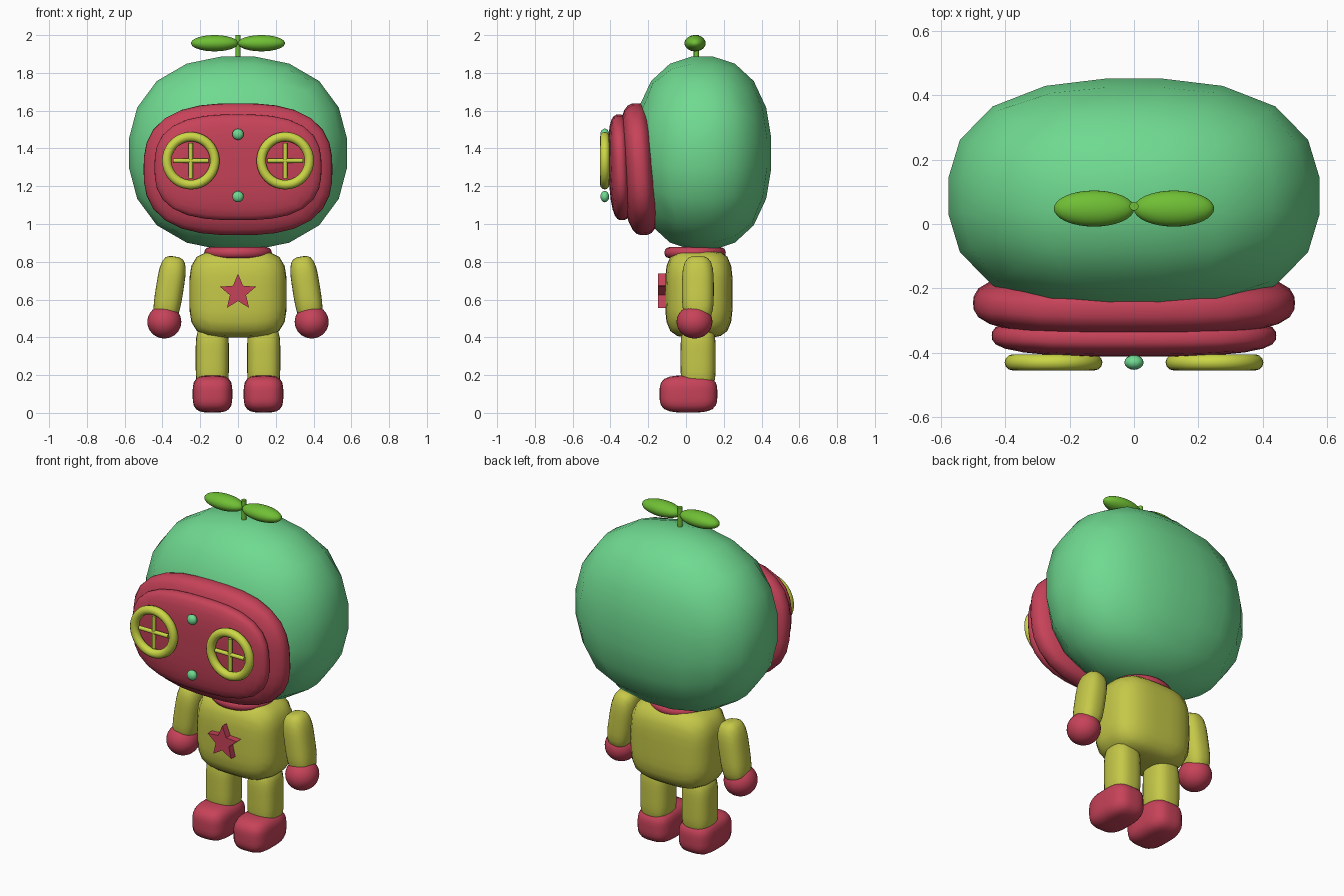
import bpy
import bmesh
from math import radians, pi, tan, sin, cos

cube = bpy.data.objects.get("Cube")
if cube:
    bpy.data.objects.remove(cube, do_unlink=True)


def material(name, rgb):
    m = bpy.data.materials.new(name)
    m.use_nodes = True
    m.diffuse_color = (*rgb, 1)
    m.node_tree.nodes["Principled BSDF"].inputs["Base Color"].default_value = (*rgb, 1)
    return m


MINT = material("mint green", (0.16, 0.70, 0.28))
RED = material("rose red", (0.57, 0.055, 0.10))
OLIVE = material("mustard yellow", (0.56, 0.58, 0.065))
LIME = material("lime yellow", (0.60, 0.68, 0.06))
LEAF = material("leaf green", (0.16, 0.52, 0.035))


def finish(obj, name, mat, angle=50):
    obj.name = name
    obj.data.materials.append(mat)
    bpy.ops.object.select_all(action="DESELECT")
    obj.select_set(True)
    bpy.context.view_layer.objects.active = obj
    bpy.ops.object.shade_smooth_by_angle(angle=radians(angle))
    return obj


def from_bmesh(bm, name, mat, location, rotation=(0, 0, 0), angle=50):
    bmesh.ops.recalc_face_normals(bm, faces=bm.faces)
    mesh = bpy.data.meshes.new(name)
    bm.to_mesh(mesh)
    bm.free()
    obj = bpy.data.objects.new(name, mesh)
    bpy.context.collection.objects.link(obj)
    obj.location = location
    obj.rotation_euler = rotation
    return finish(obj, name, mat, angle)


def rounded(name, mat, center, radii, around=2, along=2, axis=2, cells=8, rotation=(0, 0, 0)):
    """Gridded cube pushed out to a soft box: 'around' rounds the section, 'along' the profile."""
    bm = bmesh.new()
    bmesh.ops.create_cube(bm, size=2)
    bmesh.ops.subdivide_edges(bm, edges=bm.edges[:], cuts=cells - 1, use_grid_fill=True)
    for v in bm.verts:
        d = [tan(c * pi / 4) for c in v.co]
        ring = sum(abs(d[i]) ** around for i in range(3) if i != axis) ** (along / around)
        size = (ring + abs(d[axis]) ** along) ** (1 / along)
        v.co = [d[i] / size * radii[i] for i in range(3)]
    return from_bmesh(bm, name, mat, center, rotation)


def torus(name, mat, center, major, minor, rotation=(0, 0, 0), scale=(1, 1, 1)):
    bpy.ops.mesh.primitive_torus_add(
        major_segments=40, minor_segments=12, major_radius=major, minor_radius=minor,
        location=center, rotation=rotation)
    obj = bpy.context.object
    obj.scale = scale
    return finish(obj, name, mat)


def rod(name, mat, center, radius, length, rotation=(0, 0, 0)):
    bpy.ops.mesh.primitive_cylinder_add(
        vertices=10, radius=radius, depth=length, location=center, rotation=rotation)
    return finish(bpy.context.object, name, mat)


# Head with stepped face mask
rounded("head", MINT, (0, 0.087, 1.375), (0.582, 0.368, 0.517), 2.5, 2.3, cells=5)
rounded("mask_rim", RED, (0, -0.245, 1.29), (0.5, 0.1, 0.35), 2.7, 2.8, axis=1,
        rotation=(radians(4), 0, 0))
rounded("mask_plate", RED, (0, -0.347, 1.3), (0.442, 0.063, 0.28), 2.8, 2.9, axis=1,
        rotation=(radians(2), 0, 0))

# Small beads on the mask
for name, z in (("upper_bead", 1.475), ("lower_bead", 1.145)):
    rounded(name, MINT, (0, -0.43, z), (0.03, 0.023, 0.03), cells=4)

# Sprout on top
rod("sprout_stem", LEAF, (0, 0.055, 1.935), 0.014, 0.13)

# Torso, collar and star badge
rounded("torso", OLIVE, (0, 0.068, 0.63), (0.257, 0.178, 0.232), 3.2, 4.2)
torus("collar", RED, (0, 0.048, 0.848), 0.15, 0.029, scale=(1, 0.91, 1))

bm = bmesh.new()
points = []
for i in range(10):
    r = 0.045 if i % 2 else 0.1
    a = pi / 2 + i * pi / 5
    points.append(bm.verts.new((r * cos(a), 0, r * sin(a))))
face = bm.faces.new(points)
extruded = bmesh.ops.extrude_face_region(bm, geom=[face])["geom"]
bmesh.ops.translate(bm, vec=(0, 0.04, 0),
                    verts=[g for g in extruded if isinstance(g, bmesh.types.BMVert)])
from_bmesh(bm, "star_badge", RED, (0, -0.148, 0.637), angle=20)

# Paired parts
for side, s in (("left", 1), ("right", -1)):
    rounded(side + "_sprout_leaf", LEAF, (s * 0.124, 0.048, 1.957), (0.125, 0.056, 0.043))

    eye = (s * 0.25, -0.43, 1.335)
    torus(side + "_eye_ring", LIME, eye, 0.127, 0.025, (pi / 2, 0, 0))
    rod(side + "_eye_bar_upright", LIME, eye, 0.012, 0.19)
    rod(side + "_eye_bar_level", LIME, eye, 0.012, 0.19, (0, pi / 2, 0))

    rounded(side + "_arm", OLIVE, (s * 0.362, 0.063, 0.655), (0.073, 0.084, 0.175), 2.5, 3.6,
            rotation=(0, radians(-9 * s), 0))
    rounded(side + "_hand", RED, (s * 0.39, 0.045, 0.482), (0.09, 0.095, 0.088))
    rounded(side + "_leg", OLIVE, (s * 0.136, 0.064, 0.29), (0.088, 0.093, 0.17), 2.7, 4.5)
    rounded(side + "_foot", RED, (s * 0.135, 0.013, 0.1), (0.105, 0.153, 0.098), 3.4, 3.6)
